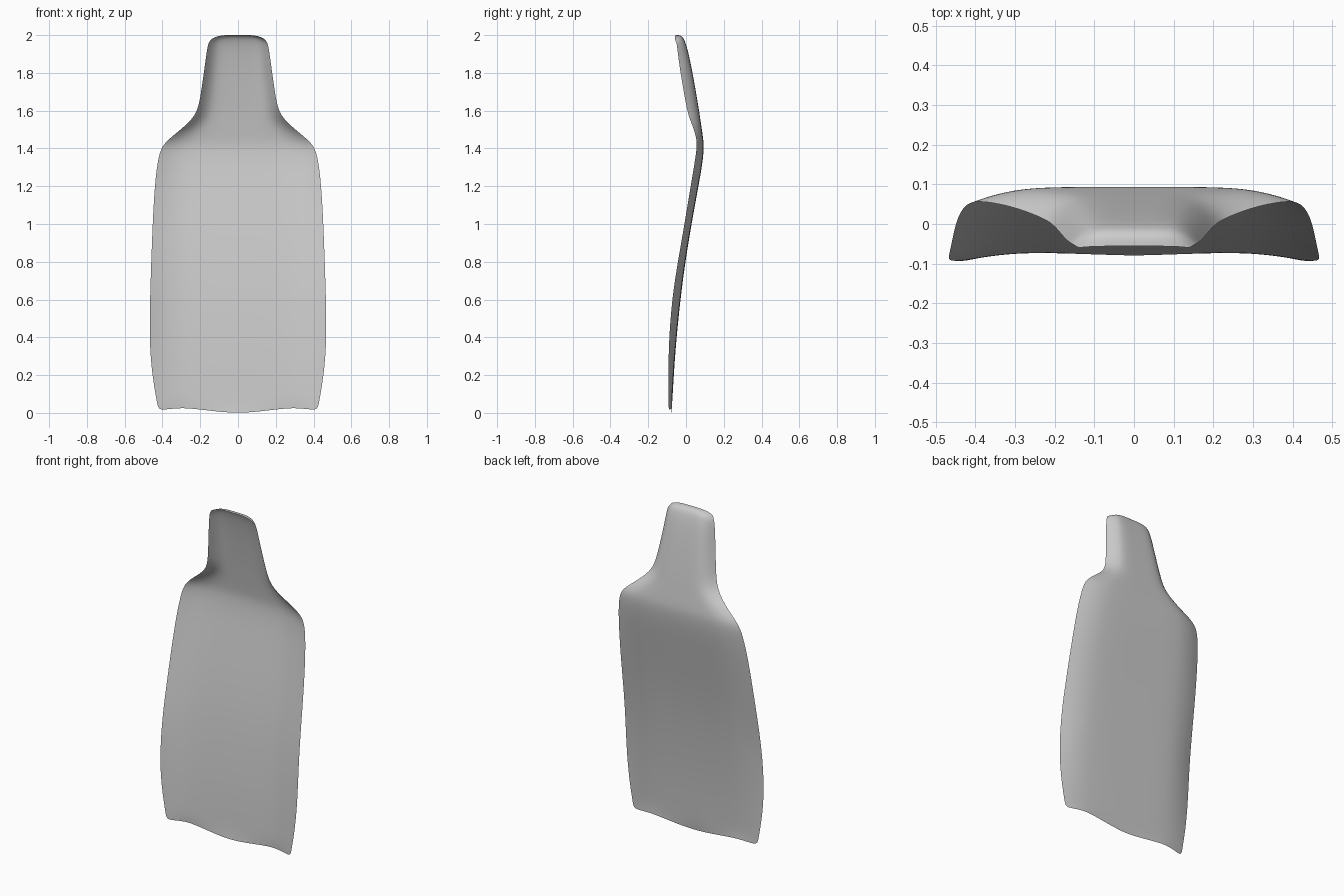
import bpy

# Rows up the panel: height, half width, y on centre line, y at side edge, drop of outer corner
rows = [
    (0.00, .422, -.080, -.092, 0),
    (0.05, .430, -.073, -.093, 0),
    (0.18, .452, -.066, -.093, 0),
    (0.36, .469, -.054, -.092, 0),
    (0.60, .466, -.030, -.075, 0),
    (0.80, .459, -.004, -.043, 0),
    (1.00, .452, .029, -.008, 0),
    (1.20, .441, .066, .025, 0),
    (1.32, .427, .087, .045, 0),
    (1.40, .410, .095, .057, 0),
    (1.445, .372, .092, .057, 0),
    (1.50, .303, .084, .043, 0),
    (1.56, .236, .075, .018, 0),
    (1.62, .208, .066, .002, 0),
    (1.72, .192, .049, -.015, 0),
    (1.82, .178, .031, -.032, 0),
    (1.91, .166, .012, -.044, 0),
    (1.97, .158, -.005, -.049, .015),
    (2.00, .150, -.023, -.053, .035),
    (2.001, .142, -.056, -.060, .022),
]
# Columns from centre to edge: position, forward curl, bottom hem lift
cols = [(0, 0, 0), (.18, 0, .004), (.36, .0, .012), (.54, .03, .021), (.68, .12, .026),
        (.80, .34, .023), (.90, .62, .019), (1, 1, .015)]

verts, faces = [], []
for i, (z, w, yc, ye, drop) in enumerate(rows):
    for t, curl, lift in cols:
        y = yc + (ye - yc) * curl
        if i == 0:
            y += .010 * min(t / .7, 1) * (1 - curl)
        hem = lift * max(0, 1 - z / .3)
        verts.append((w * t, y, z + hem - drop * t ** 4))
n = len(cols)
for i in range(len(rows) - 1):
    for j in range(n - 1):
        a = i * n + j
        faces.append((a, a + n, a + n + 1, a + 1))

# Thin curved shell with neck, mirrored and smoothed
mesh = bpy.data.meshes.new("back_panel")
mesh.from_pydata(verts, [], faces)
panel = bpy.data.objects.new("back_panel", mesh)
bpy.context.collection.objects.link(panel)
mirror = panel.modifiers.new("mirror", 'MIRROR')
mirror.use_clip = True
sub = panel.modifiers.new("smooth", 'SUBSURF')
sub.levels = sub.render_levels = 2
for p in mesh.polygons:
    p.use_smooth = True
